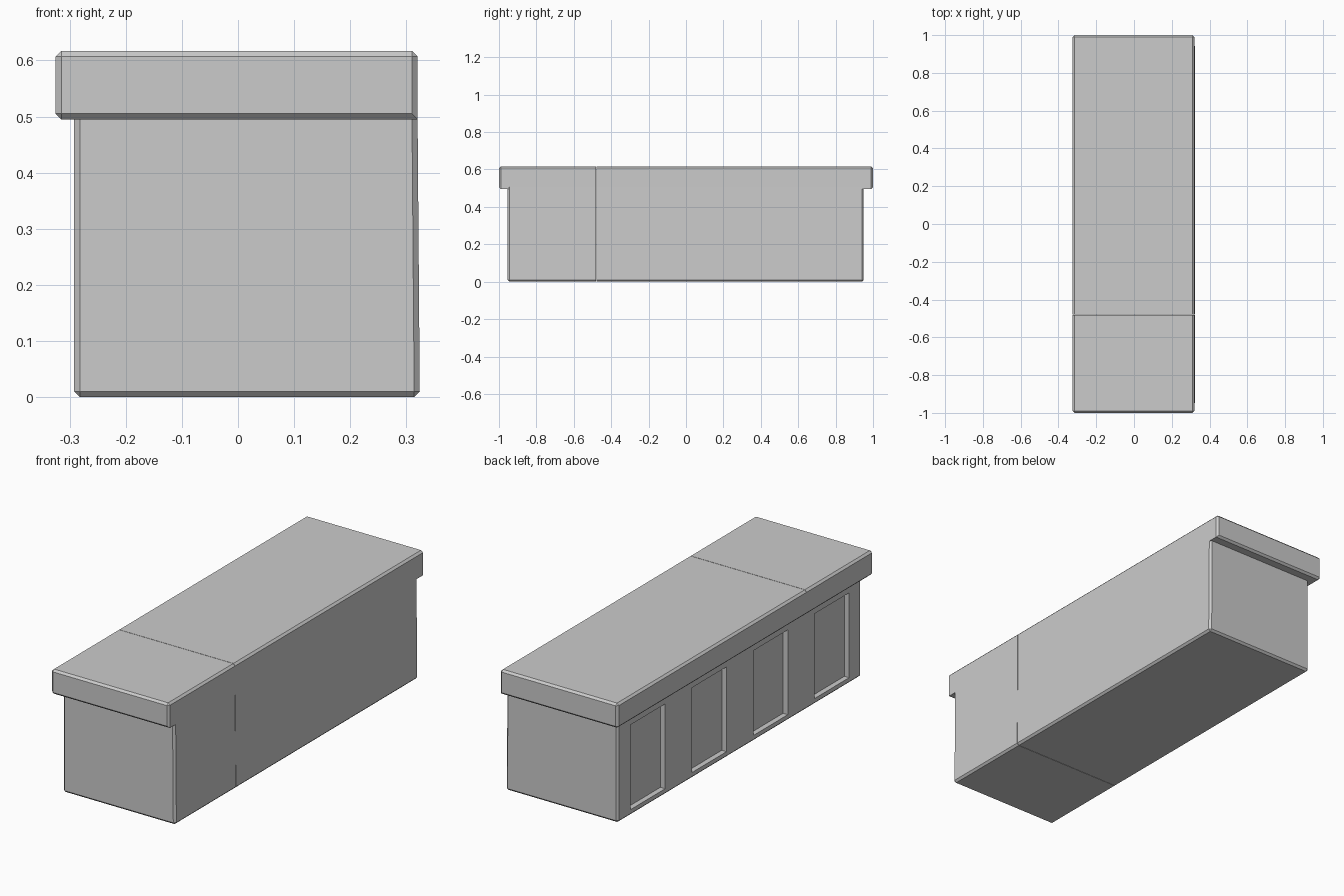
import bpy
import bmesh

if "Cube" in bpy.data.objects:
    bpy.data.objects.remove(bpy.data.objects["Cube"])

BEVEL = 0.01
SEAM_Y = -0.48
PITCH = 0.48

grey = bpy.data.materials.new("light grey")
grey.use_nodes = True
grey.diffuse_color = (0.6, 0.6, 0.6, 1)
grey.node_tree.nodes["Principled BSDF"].inputs["Base Color"].default_value = (0.6, 0.6, 0.6, 1)


def add_box(name, low, high, sharp=lambda mid: False, bevel=BEVEL):
    """Box between two corners; edges picked by the sharp rule stay unbevelled."""
    bm = bmesh.new()
    bmesh.ops.create_cube(bm, size=1)
    for v in bm.verts:
        v.co = [h if c > 0 else l for c, l, h in zip(v.co, low, high)]
    if bevel:
        edges = [e for e in bm.edges if not sharp((e.verts[0].co + e.verts[1].co) / 2)]
        bmesh.ops.bevel(bm, geom=edges, offset=bevel, offset_type='OFFSET',
                        segments=1, affect='EDGES')
    mesh = bpy.data.meshes.new(name)
    bm.to_mesh(mesh)
    bm.free()
    mesh.materials.append(grey)
    obj = bpy.data.objects.new(name, mesh)
    bpy.context.collection.objects.link(obj)
    return obj


def cut(obj, low, high):
    """Subtract a box from the object and discard the cutter."""
    cutter = add_box("cutter", low, high, bevel=0)
    cutter.hide_render = True
    mod = obj.modifiers.new("cut", 'BOOLEAN')
    mod.operation = 'DIFFERENCE'
    mod.solver = 'EXACT'
    mod.object = cutter
    bpy.context.view_layer.objects.active = obj
    bpy.ops.object.modifier_apply(modifier=mod.name)
    bpy.data.objects.remove(cutter)


# Counter body, its back side leaning out a little towards the floor
body = add_box("counter_body", (-0.292, -0.955, 0), (0.32, 0.95, 0.505),
               sharp=lambda mid: mid.z > 0.5)
for v in body.data.vertices:
    if v.co.x > 0.3:
        v.co.x += 0.004 * (1 - v.co.z / 0.505)

# Overhanging top, flush with the body on one long side
top = add_box("counter_top", (-0.325, -1, 0.495), (0.32, 1, 0.617),
              sharp=lambda mid: mid.z < 0.5 and mid.x > 0.3)

# Four recessed panels along the other long side
for i in range(4):
    y = 0.715 - i * PITCH
    cut(body, (-0.4, y - 0.135, 0.03), (-0.266, y + 0.135, 0.45))

# Hairline joint between the two counter sections
for part in (body, top):
    cut(part, (-1, SEAM_Y - 0.001, -1), (1, SEAM_Y + 0.001, 1))
